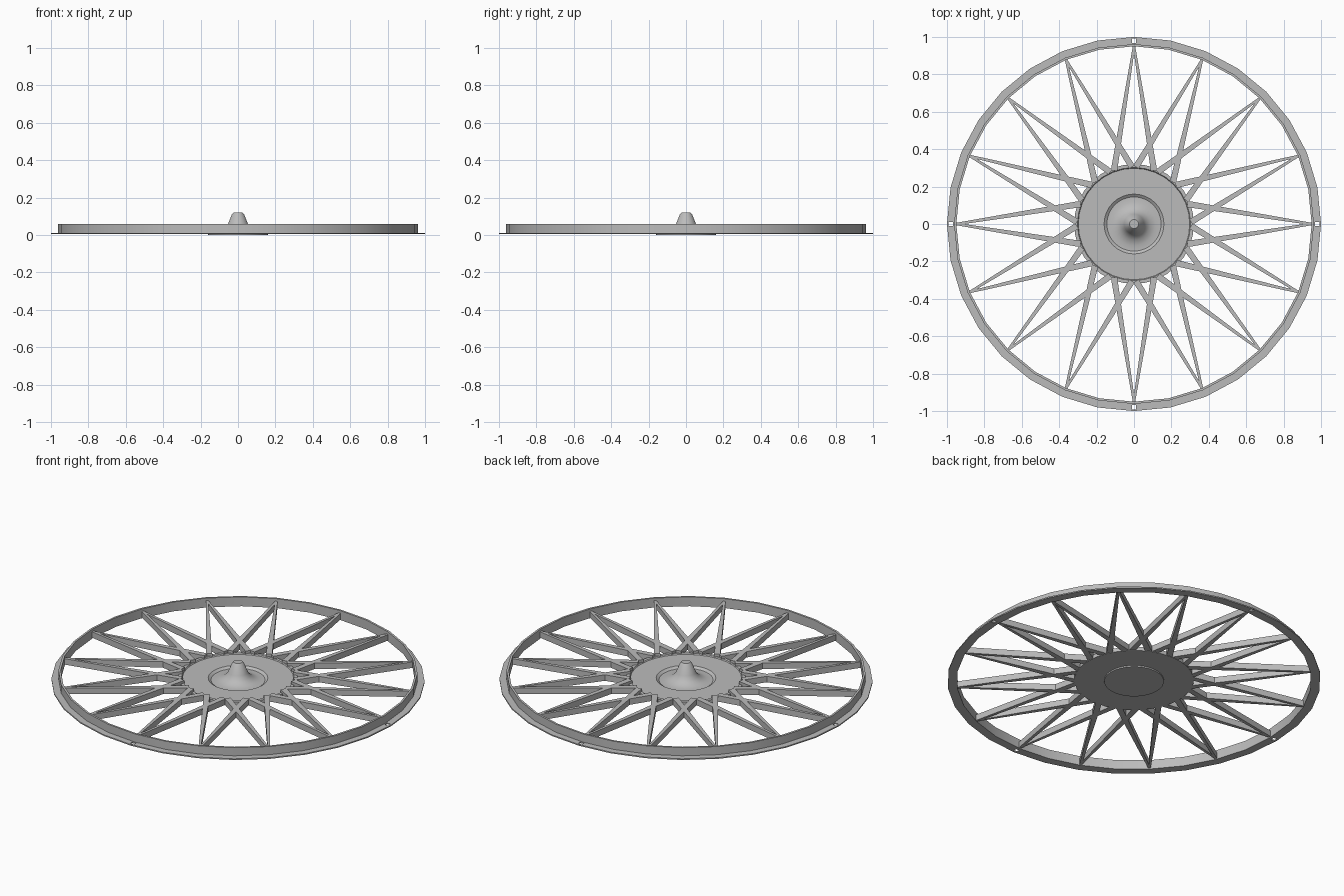
import bpy, bmesh, math
from mathutils import Vector

if "Cube" in bpy.data.objects:
    bpy.data.objects.remove(bpy.data.objects["Cube"])

SIDES = 32
metal = bpy.data.materials.new("plain_grey")
metal.diffuse_color = (0.5, 0.5, 0.5, 1)
metal.use_nodes = True
metal.node_tree.nodes["Principled BSDF"].inputs["Base Color"].default_value = metal.diffuse_color


def finish(name, bm, smooth=True):
    bmesh.ops.recalc_face_normals(bm, faces=bm.faces[:])
    mesh = bpy.data.meshes.new(name)
    bm.to_mesh(mesh)
    bm.free()
    mesh.materials.append(metal)
    obj = bpy.data.objects.new(name, mesh)
    bpy.context.collection.objects.link(obj)
    if smooth:
        bpy.ops.object.select_all(action='DESELECT')
        obj.select_set(True)
        bpy.context.view_layer.objects.active = obj
        bpy.ops.object.shade_smooth_by_angle(angle=math.radians(30))
    return obj


def lathe(name, profile, closed):
    """Turn an (r, z) profile around z; r = 0 points become poles."""
    bm = bmesh.new()
    rings = []
    for r, z in profile:
        if r == 0:
            rings.append([bm.verts.new((0, 0, z))] * SIDES)
        else:
            rings.append([bm.verts.new((r * math.sin(2 * math.pi * i / SIDES),
                                        r * math.cos(2 * math.pi * i / SIDES), z))
                          for i in range(SIDES)])
    pairs = list(zip(rings, rings[1:]))
    if closed:
        pairs.append((rings[-1], rings[0]))
    for a, b in pairs:
        for i in range(SIDES):
            j = (i + 1) % SIDES
            corners = list(dict.fromkeys((a[i], a[j], b[j], b[i])))
            bm.faces.new(corners)
    return finish(name, bm)


def prism(bm, outline, z0, z1):
    low = [bm.verts.new((p.x, p.y, z0)) for p in outline]
    high = [bm.verts.new((p.x, p.y, z1)) for p in outline]
    bm.faces.new(low[::-1])
    bm.faces.new(high)
    n = len(outline)
    for i in range(n):
        bm.faces.new((low[i], low[(i + 1) % n], high[(i + 1) % n], high[i]))


def polar(r, degrees):
    a = math.radians(degrees)
    return Vector((r * math.sin(a), r * math.cos(a)))


# Rim: thin upright wall with a flat flange at its foot
rim = lathe("rim", [(0.95, 0.005), (1.0, 0.005), (1.0, 0.012), (0.962, 0.012),
                    (0.962, 0.06), (0.95, 0.06)], True)

# Four small square holes through the flange
bm = bmesh.new()
for k in range(4):
    c = polar(0.979, 90 * k)
    h = 0.012
    prism(bm, [c + Vector(d) for d in ((-h, -h), (h, -h), (h, h), (-h, h))], -0.02, 0.03)
cutter = finish("hole_cutter", bm, False)
cutter.hide_render = True
cutter.hide_viewport = True
cut = rim.modifiers.new("holes", 'BOOLEAN')
cut.operation = 'DIFFERENCE'
cut.solver = 'EXACT'
cut.object = cutter

# Hub: lipped disc, shallow dish and flared centre boss
lathe("hub", [(0, 0.0), (0.16, 0.0), (0.16, 0.008), (0.32, 0.008), (0.32, 0.03),
              (0.302, 0.03), (0.298, 0.024), (0.16, 0.024), (0.145, 0.013),
              (0.115, 0.013), (0.085, 0.024), (0.065, 0.04), (0.053, 0.06),
              (0.032, 0.112), (0.024, 0.12), (0, 0.12)], False)

# Spokes: sixteen tapered pairs fanning from the rim to the hub
bm = bmesh.new()
for k in range(16):
    for side in (-1, 1):
        tip = polar(0.952, 22.5 * k)
        root = polar(0.305, 22.5 * k + side * 20.5)
        d = (tip - root).normalized()
        n = Vector((-d.y, d.x))
        prism(bm, [root - n * 0.017, tip - n * 0.006, tip + n * 0.006, root + n * 0.017],
              0.01, 0.045)
finish("spokes", bm, False)
